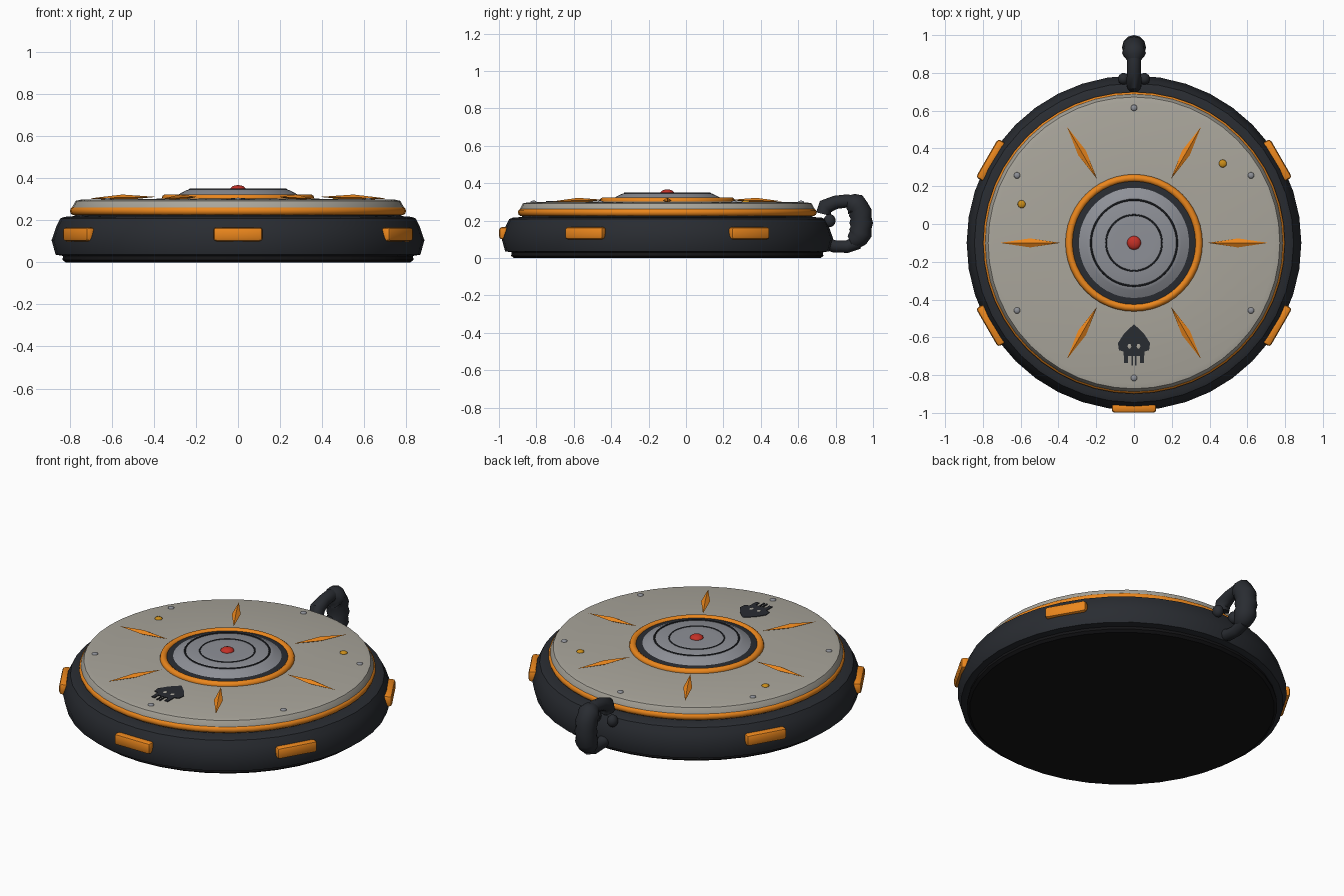
import bpy, bmesh, math
from mathutils import Vector, Matrix

if "Cube" in bpy.data.objects:
    bpy.data.objects.remove(bpy.data.objects["Cube"])

CY = -0.1  # centre of the disc in y


def mat(name, r, g, b):
    m = bpy.data.materials.new(name)
    m.diffuse_color = (r, g, b, 1)
    m.use_nodes = True
    m.node_tree.nodes["Principled BSDF"].inputs["Base Color"].default_value = m.diffuse_color
    return m


DARK = mat("dark_rubber", 0.022, 0.025, 0.031)
BLACK = mat("black", 0.007, 0.007, 0.008)
ORANGE = mat("orange", 0.83, 0.24, 0.012)
BEIGE = mat("beige", 0.40, 0.38, 0.33)
STEEL = mat("steel", 0.27, 0.28, 0.31)
RED = mat("red", 0.55, 0.03, 0.02)
GOLD = mat("amber", 0.6, 0.27, 0.01)


def finish(name, bm, material, angle=35):
    bmesh.ops.recalc_face_normals(bm, faces=bm.faces)
    me = bpy.data.meshes.new(name)
    bm.to_mesh(me)
    bm.free()
    ob = bpy.data.objects.new(name, me)
    bpy.context.collection.objects.link(ob)
    me.materials.append(material)
    bpy.ops.object.select_all(action='DESELECT')
    ob.select_set(True)
    bpy.context.view_layer.objects.active = ob
    bpy.ops.object.shade_smooth_by_angle(angle=math.radians(angle))
    return ob


def lathe(name, profile, material, sides=40):
    """Solid of revolution about the disc axis, capped at both ends."""
    bm = bmesh.new()
    rings = [[bm.verts.new((r * math.cos(2 * math.pi * i / sides),
                            CY + r * math.sin(2 * math.pi * i / sides), z))
              for i in range(sides)] for r, z in profile]
    for a, b in zip(rings, rings[1:]):
        for i in range(sides):
            j = (i + 1) % sides
            bm.faces.new((a[i], a[j], b[j], b[i]))
    bm.faces.new(rings[0])
    bm.faces.new(rings[-1])
    return finish(name, bm, material)


def torus(name, major, minor, z, material, sides=48, tube=10):
    bm = bmesh.new()
    rings = []
    for i in range(sides):
        a = 2 * math.pi * i / sides
        rings.append([bm.verts.new(((major + minor * math.cos(t)) * math.cos(a),
                                    CY + (major + minor * math.cos(t)) * math.sin(a),
                                    z + minor * math.sin(t)))
                      for t in [2 * math.pi * k / tube for k in range(tube)]])
    for i in range(sides):
        a, b = rings[i], rings[(i + 1) % sides]
        for k in range(tube):
            l = (k + 1) % tube
            bm.faces.new((a[k], b[k], b[l], a[l]))
    return finish(name, bm, material, 60)


def ball(name, loc, size, material, seg=14):
    bm = bmesh.new()
    bmesh.ops.create_uvsphere(bm, u_segments=seg, v_segments=8, radius=1,
                              matrix=Matrix.Translation(loc) @ Matrix.Diagonal((*size, 1)))
    return finish(name, bm, material, 60)


def tube(name, pts, radii, material, sides=12):
    """Tube along a path in the yz plane with a radius per point."""
    bm = bmesh.new()
    P = [Vector((0, *p)) for p in pts]
    rings = []
    for i, p in enumerate(P):
        d = (P[min(i + 1, len(P) - 1)] - P[max(i - 1, 0)]).normalized()
        n = d.cross(Vector((1, 0, 0)))
        rings.append([bm.verts.new(p + radii[i] * (math.cos(t) * Vector((1, 0, 0)) + math.sin(t) * n))
                      for t in [2 * math.pi * k / sides for k in range(sides)]])
    for a, b in zip(rings, rings[1:]):
        for k in range(sides):
            l = (k + 1) % sides
            bm.faces.new((a[k], a[l], b[l], b[k]))
    bm.faces.new(rings[0])
    bm.faces.new(rings[-1])
    return finish(name, bm, material, 50)


def polar(r, deg, z):
    a = math.radians(deg)
    return Vector((r * math.cos(a), CY + r * math.sin(a), z))


# Disc body, stacked from the ground up
lathe("base_plate", [(0.82, 0), (0.835, 0.012), (0.83, 0.035)], BLACK)
lathe("rubber_body", [(0.83, 0.03), (0.867, 0.036), (0.886, 0.105), (0.862, 0.175),
                      (0.845, 0.208), (0.825, 0.216), (0.77, 0.22)], DARK)
lathe("rim_seat", [(0.78, 0.2), (0.775, 0.24)], DARK)
torus("orange_rim", 0.778, 0.021, 0.244, ORANGE)
lathe("top_plate", [(0.79, 0.24), (0.788, 0.262), (0.772, 0.292), (0.745, 0.298), (0.3, 0.303)], BEIGE, 48)

# Central pressure plate
torus("orange_collar", 0.343, 0.02, 0.304, ORANGE)
lathe("dark_collar", [(0.335, 0.29), (0.33, 0.312), (0.29, 0.318)], DARK, 48)
lathe("pressure_plate", [(0.3, 0.3), (0.295, 0.316), (0.25, 0.34), (0.235, 0.346), (0.1, 0.348)], STEEL, 48)
for i, r in enumerate((0.228, 0.148)):
    torus(f"groove_ring_{i}", r, 0.005, 0.346, DARK, tube=6)
ball("red_button", (0, CY, 0.347), (0.037, 0.037, 0.02), RED, 18)

# Radiating diamond spikes
for i in range(6):
    bm = bmesh.new()
    tip_in, tip_out = bm.verts.new((0.39, 0, 0.311)), bm.verts.new((0.71, 0, 0.303))
    mid = [bm.verts.new(v) for v in ((0.55, -0.024, 0.308), (0.55, 0, 0.322),
                                     (0.55, 0.024, 0.308), (0.55, 0, 0.294))]
    for k in range(4):
        a, b = mid[k], mid[(k + 1) % 4]
        bm.faces.new((tip_in, a, b))
        bm.faces.new((tip_out, b, a))
    bm.transform(Matrix.Translation((0, CY, 0)) @ Matrix.Rotation(math.radians(60 * i), 4, 'Z'))
    finish(f"spike_{i}", bm, ORANGE)

# Rivets and indicator studs
for i in range(6):
    ball(f"rivet_{i}", polar(0.715, 30 + 60 * i, 0.298), (0.017, 0.017, 0.009), STEEL)
for i, (x, y) in enumerate(((0.47, 0.32), (-0.595, 0.105))):
    ball(f"amber_stud_{i}", (x, y, 0.3), (0.021, 0.021, 0.01), GOLD)

# Side bumper pads, none behind where the handle sits
for i, deg in enumerate((30, 150, 210, 270, 330)):
    bm = bmesh.new()
    bmesh.ops.create_cube(bm, size=1, matrix=Matrix.Diagonal((0.05, 0.235, 0.066, 1)))
    bmesh.ops.bevel(bm, geom=bm.edges[:], offset=0.016, segments=2, profile=0.5, affect='EDGES')
    bm.transform(Matrix.Translation(polar(0.874, deg, 0.133)) @ Matrix.Rotation(math.radians(deg), 4, 'Z'))
    finish(f"bumper_pad_{i}", bm, ORANGE)

# Hazard mark: pointed head, two eye dots, four teeth
bm = bmesh.new()
half = [(0, -0.53), (0.052, -0.58), (0.085, -0.63), (0.08, -0.668), (0.055, -0.675),
        (0.053, -0.735), (0.032, -0.735), (0.032, -0.7), (0.013, -0.7), (0.013, -0.748), (0.005, -0.748),
        (0.005, -0.7)]
outline = half + [(-x, y) for x, y in reversed(half[1:])]
f = bm.faces.new([bm.verts.new((x, y, 0.299)) for x, y in outline])
ext = bmesh.ops.extrude_face_region(bm, geom=[f])
bmesh.ops.translate(bm, vec=(0, 0, 0.005), verts=[v for v in ext["geom"] if isinstance(v, bmesh.types.BMVert)])
finish("hazard_mark", bm, DARK)
for s in (-1, 1):
    ball(f"hazard_eye_{s}", (s * 0.024, -0.648, 0.303), (0.011, 0.014, 0.003), BEIGE)

# Carry handle: two arms, ribbed grip, hinge studs
tube("handle_upper_arm", [(0.735, 0.235), (0.745, 0.275), (0.80, 0.298), (0.86, 0.305), (0.93, 0.285)],
     [0.04, 0.042, 0.036, 0.036, 0.04], DARK)
tube("handle_lower_arm", [(0.74, 0.085), (0.79, 0.063), (0.86, 0.06), (0.92, 0.085)],
     [0.035, 0.033, 0.033, 0.038], DARK)
path = [(0.865, 0.3), (0.885, 0.296), (0.905, 0.285), (0.922, 0.268), (0.932, 0.242), (0.936, 0.215),
        (0.937, 0.188), (0.936, 0.16), (0.932, 0.134), (0.92, 0.11), (0.9, 0.095), (0.88, 0.085)]
tube("handle_grip", path, [0.036, 0.05] + [0.063, 0.056] * 4 + [0.05, 0.036], DARK)
for s in (-1, 1):
    ball(f"hinge_stud_{s}", (s * 0.055, 0.768, 0.2), (0.03, 0.032, 0.035), DARK)
